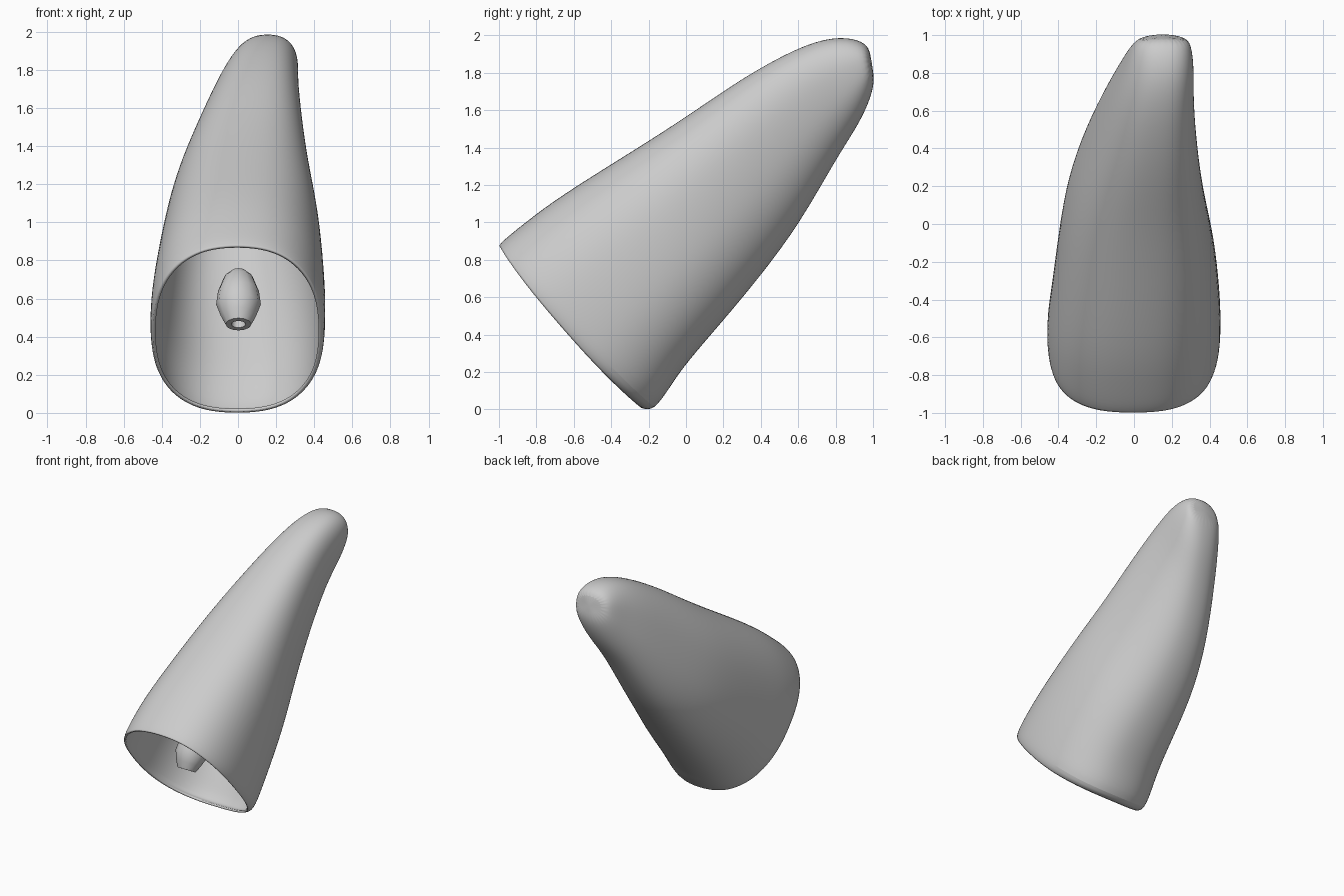
import bpy, bmesh, math

if "Cube" in bpy.data.objects:
    bpy.data.objects.remove(bpy.data.objects["Cube"], do_unlink=True)

grey = bpy.data.materials.new("plain_grey")
grey.use_nodes = True
grey.diffuse_color = (0.6, 0.6, 0.6, 1)
grey.node_tree.nodes["Principled BSDF"].inputs["Base Color"].default_value = (0.6, 0.6, 0.6, 1)


def loft(name, sections, sides, power, bow=0, cap_start=False):
    """Join rounded rings, each given as upper (y, z), lower (y, z), x min, x max, skew.
    Skew slides the upper half to +x; bow pushes the flanks towards the mouth."""
    bm = bmesh.new()
    rings = []
    for (ty, tz), (by, bz), x0, x1, skew in sections:
        ring = []
        for i in range(sides):
            a = math.tau * i / sides
            c, s = math.cos(a), math.sin(a)
            c = math.copysign(abs(c) ** (2 / power), c)
            s = math.copysign(abs(s) ** (2 / power), s)
            push = bow * s * s * (x1 - x0)
            ring.append(bm.verts.new(((x0 + x1) / 2 + s * (x1 - x0) / 2 + skew * c,
                                      (ty + by) / 2 + c * (ty - by) / 2 - push,
                                      (tz + bz) / 2 + c * (tz - bz) / 2 - push / 3)))
        rings.append(ring)
    for r, q in zip(rings, rings[1:]):
        for i in range(sides):
            j = (i + 1) % sides
            bm.faces.new((r[i], r[j], q[j], q[i]))
    bm.faces.new(rings[-1])
    if cap_start:
        bm.faces.new(rings[0])
    bmesh.ops.recalc_face_normals(bm, faces=bm.faces)
    mesh = bpy.data.meshes.new(name)
    bm.to_mesh(mesh)
    bm.free()
    mesh.materials.append(grey)
    ob = bpy.data.objects.new(name, mesh)
    bpy.context.collection.objects.link(ob)
    bpy.ops.object.select_all(action="DESELECT")
    ob.select_set(True)
    bpy.context.view_layer.objects.active = ob
    bpy.ops.object.shade_smooth_by_angle(angle=math.radians(40))
    return ob


# Hollow tapering shell, leaning back from its open mouth to a blunt tip
shell = loft("hollow_shell", [
    ((-1.0, 0.88), (-0.235, 0.005), -0.45, 0.44, 0),
    ((-0.97, 0.915), (-0.17, -0.015), -0.465, 0.46, 0),
    ((-0.85, 1.01), (-0.08, 0.12), -0.46, 0.462, 0),
    ((-0.68, 1.14), (0.0, 0.24), -0.44, 0.457, 0),
    ((-0.3, 1.375), (0.2, 0.47), -0.4, 0.43, 0.025),
    ((0.0, 1.565), (0.4, 0.71), -0.35, 0.37, 0.05),
    ((0.3, 1.775), (0.61, 0.99), -0.25, 0.325, 0.065),
    ((0.6, 1.94), (0.81, 1.35), -0.135, 0.305, 0.05),
    ((0.79, 1.995), (0.93, 1.53), -0.06, 0.315, 0.03),
    ((0.925, 1.98), (0.995, 1.68), -0.01, 0.305, 0.01),
    ((0.99, 1.93), (1.01, 1.78), 0.04, 0.275, 0),
], 28, 2.4, bow=0.045)
smooth = shell.modifiers.new("smooth", "SUBSURF")
smooth.levels = smooth.render_levels = 2
wall = shell.modifiers.new("wall", "SOLIDIFY")
wall.thickness = 0.015
wall.offset = -1

# Small spindle just inside the mouth, with a socket in its lower end
steps = [(0.06, 0.03), (0, 0.035), (0, 0.065), (0.05, 0.09), (0.12, 0.115),
         (0.2, 0.105), (0.28, 0.075), (0.32, 0.035)]
spindle = []
for d, r in steps:
    y, z = -0.65 + 0.5 * d, 0.465 + 0.866 * d
    spindle.append(((y - 0.866 * r, z + 0.5 * r), (y + 0.866 * r, z - 0.5 * r),
                    -r, r + 0.005, 0))
loft("inner_spindle", spindle, 12, 2, cap_start=True)
